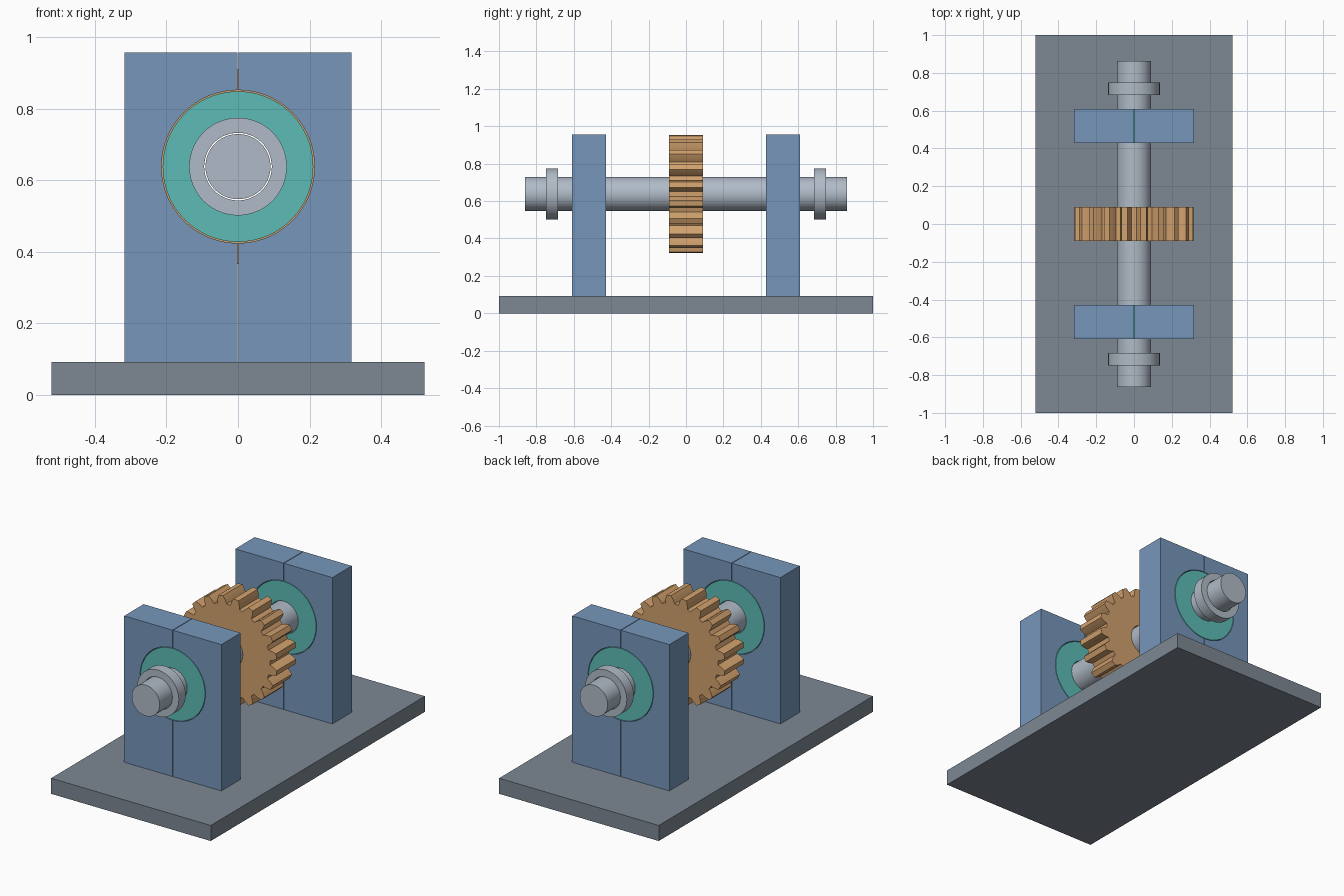
import bpy, bmesh
from math import sin, cos, pi, radians, acos

if "Cube" in bpy.data.objects:
    bpy.data.objects.remove(bpy.data.objects["Cube"])

AXIS_Z = 0.638      # shaft height
BASE_TOP = 0.092
PLATE_TOP = 0.957
PLATE_W = 0.3175    # half width
BORE = 0.0945       # clearance bore around the shaft


def material(name, r, g, b):
    m = bpy.data.materials.new(name)
    lin = [((c / 255 + 0.055) / 1.055) ** 2.4 for c in (r, g, b)]
    m.diffuse_color = (*lin, 1)
    m.use_nodes = True
    m.node_tree.nodes["Principled BSDF"].inputs["Base Color"].default_value = m.diffuse_color
    return m


GREY = material("slate grey", 125, 135, 147)
BLUE = material("steel blue", 118, 150, 187)
TEAL = material("teal", 92, 187, 182)
BRASS = material("brass orange", 209, 161, 109)
STEEL = material("light steel", 176, 187, 199)


def finish(name, bm, mat):
    bmesh.ops.recalc_face_normals(bm, faces=bm.faces[:])
    me = bpy.data.meshes.new(name)
    bm.to_mesh(me)
    bm.free()
    me.materials.append(mat)
    me.shade_smooth()
    me.set_sharp_from_angle(angle=radians(25))
    ob = bpy.data.objects.new(name, me)
    bpy.context.collection.objects.link(ob)
    return ob


def prism(name, pts, y0, y1, mat):
    """Extrude an (x, z) outline from y0 to y1."""
    bm = bmesh.new()
    face = bm.faces.new([bm.verts.new((x, y0, z)) for x, z in pts])
    ext = bmesh.ops.extrude_face_region(bm, geom=[face], use_keep_orig=True)
    verts = [g for g in ext["geom"] if isinstance(g, bmesh.types.BMVert)]
    bmesh.ops.translate(bm, verts=verts, vec=(0, y1 - y0, 0))
    return finish(name, bm, mat)


def ring(name, outer, inner, y0, y1, mat):
    """Solid ring between two polar (angle, radius) outlines of equal length."""
    bm = bmesh.new()
    n = len(outer)
    loops = [[bm.verts.new((r * cos(a), y, AXIS_Z + r * sin(a))) for a, r in pts]
             for pts, y in ((outer, y0), (outer, y1), (inner, y1), (inner, y0))]
    for k in range(4):
        a, b = loops[k], loops[(k + 1) % 4]
        for i in range(n):
            j = (i + 1) % n
            bm.faces.new((a[i], a[j], b[j], b[i]))
    return finish(name, bm, mat)


def circle(r, n=96):
    return [(2 * pi * i / n, r) for i in range(n)]


# Base plate
prism("base_plate", [(-0.522, 0), (0.522, 0), (0.522, BASE_TOP), (-0.522, BASE_TOP)],
      -1, 1, GREY)

# Shaft
prism("shaft", [(r * cos(a), AXIS_Z + r * sin(a)) for a, r in circle(0.091)],
      -0.862, 0.862, STEEL)

# Gear with 20 tapered teeth, a valley pointing straight up
TEETH = 20
TOOTH = [(-6.4, 0.272), (-5.0, 0.295), (-2.8, 0.318),
         (2.8, 0.318), (5.0, 0.295), (6.4, 0.272)]
outline = [(radians(360 / TEETH * (i + 0.5) + d), r) for i in range(TEETH) for d, r in TOOTH]
gear = ring("gear", outline, [(a, BORE) for a, r in outline], -0.09, 0.09, BRASS)

# Support halves, bearings and collars at each end
GAP, HOLE = 0.0018, 0.2138
half_arc = acos(GAP / HOLE)
for end, s in (("front", -1), ("back", 1)):
    y0, y1 = sorted((s * 0.428, s * 0.609))
    for side, m in (("left", -1), ("right", 1)):
        pts = [(GAP, BASE_TOP), (PLATE_W, BASE_TOP), (PLATE_W, PLATE_TOP), (GAP, PLATE_TOP)]
        for i in range(49):
            a = half_arc * (1 - 2 * i / 48)
            pts.append((HOLE * cos(a), AXIS_Z + HOLE * sin(a)))
        prism(f"{end}_support_{side}", [(m * x, z) for x, z in pts], y0, y1, BLUE)
    ring(f"{end}_bearing", circle(0.2105), circle(BORE), y0, y1, TEAL)
    c0, c1 = sorted((s * 0.684, s * 0.748))
    ring(f"{end}_collar", circle(0.1365), circle(BORE), c0, c1, STEEL)
